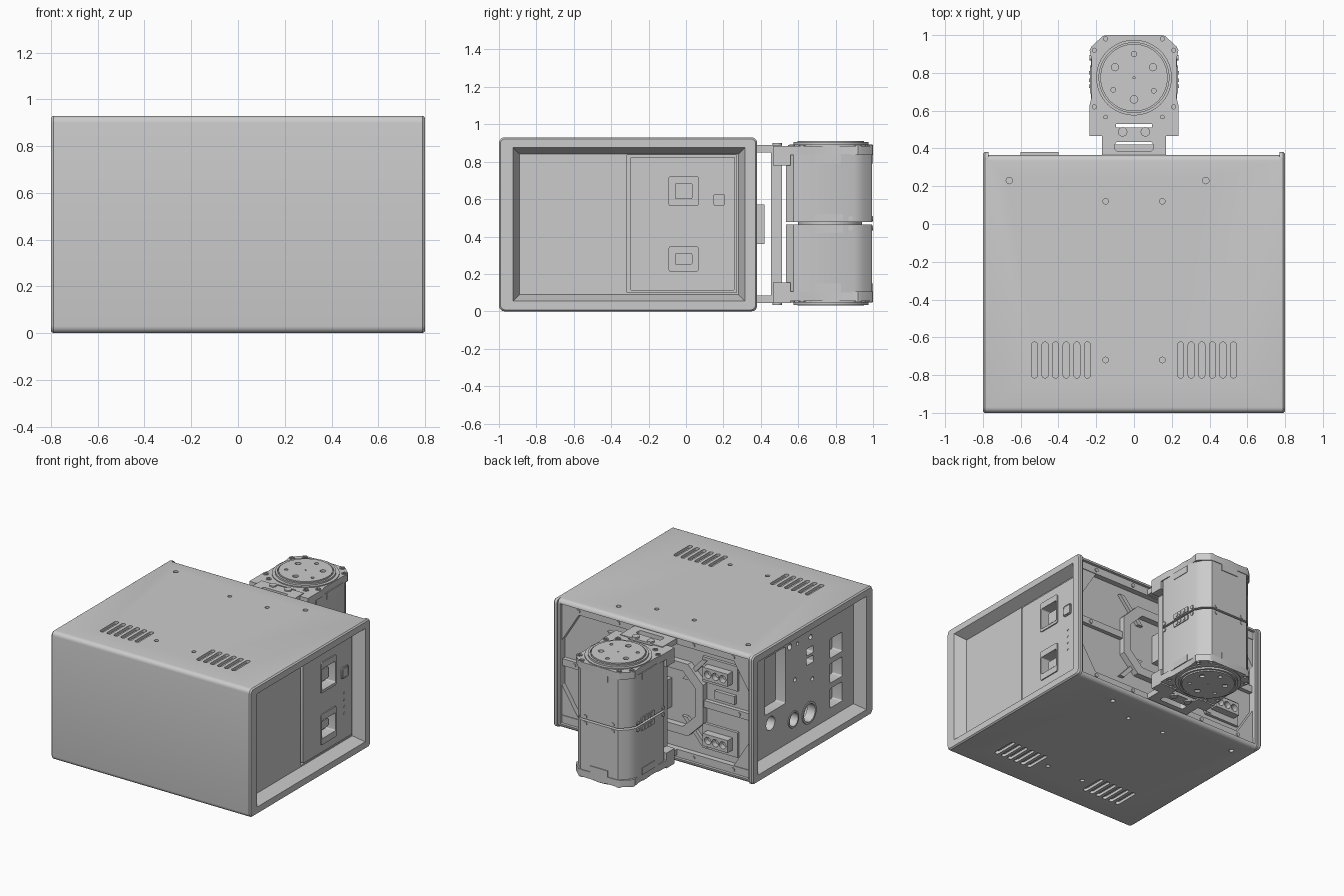
import bpy, bmesh
from math import sin, cos, pi, radians

if "Cube" in bpy.data.objects:
    bpy.data.objects.remove(bpy.data.objects["Cube"])


def prism(name, pts, axis, a, b, pts2=None):
    """Extrude (or loft to pts2) a 2D profile along an axis from a to b."""
    put = {'x': lambda u, v, w: (w, u, v), 'y': lambda u, v, w: (u, w, v),
           'z': lambda u, v, w: (u, v, w)}[axis]
    bm = bmesh.new()
    lo = [bm.verts.new(put(u, v, a)) for u, v in pts]
    hi = [bm.verts.new(put(u, v, b)) for u, v in (pts2 or pts)]
    n = len(pts)
    bm.faces.new(lo)
    bm.faces.new(hi)
    for i in range(n):
        bm.faces.new((lo[i], lo[(i + 1) % n], hi[(i + 1) % n], hi[i]))
    bmesh.ops.recalc_face_normals(bm, faces=bm.faces)
    me = bpy.data.meshes.new(name)
    bm.to_mesh(me)
    bm.free()
    ob = bpy.data.objects.new(name, me)
    bpy.context.collection.objects.link(ob)
    return ob


def rect(u0, u1, v0, v1, r=0.0, seg=5):
    if r == 0:
        return [(u0, v0), (u1, v0), (u1, v1), (u0, v1)]
    out = []
    for i, (cu, cv) in enumerate([(u1 - r, v1 - r), (u0 + r, v1 - r), (u0 + r, v0 + r), (u1 - r, v0 + r)]):
        for k in range(seg + 1):
            t = (i + k / seg) * pi / 2
            out.append((cu + r * cos(t), cv + r * sin(t)))
    return out


def disc(u, v, r, n=24, turn=0.0):
    return [(u + r * cos(turn + 2 * pi * k / n), v + r * sin(turn + 2 * pi * k / n)) for k in range(n)]


def box(name, x0, x1, y0, y1, z0, z1):
    return prism(name, rect(x0, x1, y0, y1), 'z', z0, z1)


def cut(target, cutters):
    """Subtract a set of separate cutters from the target."""
    bpy.ops.object.select_all(action='DESELECT')
    for c in cutters:
        c.hide_render = True
        c.select_set(True)
    bpy.context.view_layer.objects.active = cutters[0]
    if len(cutters) > 1:
        bpy.ops.object.join()
    mod = target.modifiers.new('cut', 'BOOLEAN')
    mod.operation, mod.solver, mod.object = 'DIFFERENCE', 'EXACT', cutters[0]
    bpy.context.view_layer.objects.active = target
    bpy.ops.object.modifier_apply(modifier=mod.name)
    bpy.data.objects.remove(cutters[0])


def side_recess(s):
    # tapered opening, 0.72 is the recessed panel
    return prism('cutter', rect(-.89, .28, .09, .84), 'x', s * .72, s * .84,
                 rect(-.943, .333, .037, .893))


# housing
housing = prism('housing', rect(-1, .365, 0, .93, .03), 'x', -.771, .771)
cut(housing, [side_recess(1), side_recess(-1)])
cut(housing, [box('cutter', -.755, .755, .305, .45, .03, .90)])

# end rims of the housing
for s in (-1, 1):
    rim = prism('side_rim', rect(-1, .38, 0, .93, .03), 'x', s * .77, s * .79)
    lip = prism('side_rim_edge', rect(-1, .38, 0, .93, .03), 'x', s * .79, s * .8,
                rect(-.992, .372, .008, .922, .026))
    cut(rim, [side_recess(s)])
    cut(lip, [side_recess(s)])

# vents and screw holes on the top and bottom
pockets = []
for za, zb in ((.91, .95), (-.02, .02)):
    for s in (-1, 1):
        for k in range(6):
            x = s * (.247 + k * .056)
            pockets.append(prism('cutter', rect(x - .016, x + .016, -.815, -.625, .015), 'z', za, zb))
        for y in (.12, -.72):
            pockets.append(prism('cutter', disc(s * .15, y, .015, 16), 'z', za, zb))
    for x in (-.66, .38):
        pockets.append(prism('cutter', disc(x, .23, .017, 16), 'z', za, zb))
cut(housing, pockets)

# ports in the left panel
holes = [rect(-.11, .126, .39, .80, .01)]
holes += [rect(-.76, -.62, z - .07, z + .07, .01) for z in (.23, .41, .59)]
holes += [rect(-.43, -.35, .57, .62, .01), rect(-.43, -.35, .64, .69, .01)]
holes += [disc(y, z, r) for y, z, r in ((.06, .31, .05), (-.2, .24, .06), (-.38, .22, .08),
          (-.16, .78, .022), (-.4, .76, .018), (-.22, .52, .015), (-.42, .45, .015), (-.25, .77, .012))]
cut(housing, [prism('cutter', h, 'x', -.75, -.64) for h in holes])
for y, z, r in ((-.2, .24, .06), (-.38, .22, .08)):
    ring = prism('port_ring', disc(y, z, r), 'x', -.726, -.66)
    cut(ring, [prism('cutter', disc(y, z, r * .8), 'x', -.75, -.6)])

# control panel on the right
cut(housing, [prism('cutter', rect(-.315, .27, .1, .835), 'x', .64, .75)])
panel = prism('control_panel', rect(-.298, .262, .112, .826, .008), 'x', .63, .73)
sockets = ((.545, .765, .565, .72), (.17, .39, .215, .345))
cut(panel, [prism('cutter', rect(-.09, .065, c, d, .008), 'x', .66, .75) for a, b, c, d in sockets])
for a, b, c, d in sockets:
    bezel = prism('socket_bezel', rect(-.1, .075, a, b, .012), 'x', .728, .738)
    cut(bezel, [prism('cutter', rect(-.09, .065, c, d, .008), 'x', .7, .76)])
    prism('socket_core', rect(-.06, .035, c + .035, d - .035, .01), 'x', .65, .7)
button_rim = prism('button_rim', rect(.137, .217, .555, .637, .015), 'x', .729, .737)
cut(button_rim, [prism('cutter', rect(.143, .211, .561, .631, .012), 'x', .7, .76)])
prism('button', rect(.147, .207, .565, .627, .01), 'x', .728, .739)
for k in range(4):
    prism('indicator', disc(.175, .295 + .05 * k, .009, 12), 'x', .728, .734)

# back: flanges, corner gussets, centre ribs and octagonal ring
for z0, z1 in ((.03, .085), (.845, .90)):
    box('back_flange', -.755, .755, .30, .345, z0, z1)
    for x in (-.62, -.3, .3, .62):
        prism('flange_screw', disc(x, (z0 + z1) / 2, .014, 12), 'y', .34, .352)
for s in (-1, 1):
    box('back_rib', s * .36, s * .755, .30, .335, .44, .49)
    prism('rib_screw', disc(s * .66, .465, .014, 12), 'y', .33, .342)
    for za, zb in ((.085, .3), (.845, .63)):
        prism('corner_gusset', [(s * .755, za), (s * .62, za), (s * .755, zb)], 'y', .30, .34)
    for za, zb in ((.15, .33), (.78, .60)):
        prism('diagonal_rib', [(s * .2, zb), (s * .24, zb), (s * .4, za), (s * .36, za)], 'y', .30, .33)


def octagon(w, h, c):
    return [(w, .465 - h + c), (w, .465 + h - c), (w - c, .465 + h), (c - w, .465 + h),
            (-w, .465 + h - c), (-w, .465 - h + c), (c - w, .465 - h), (w - c, .465 - h)]


ring = prism('octagon_ring', octagon(.38, .26, .12), 'y', .30, .35)
cut(ring, [prism('cutter', octagon(.32, .20, .10), 'y', .28, .4)])
box('center_block', -.1, .1, .30, .42, .36, .57)

# power connectors on the back
for z in (.23, .71):
    box('connector_plate', -.64, -.36, .30, .325, z - .09, z + .09)
    plug = box('connector', -.6, -.4, .30, .38, z - .045, z + .045)
    cut(plug, [prism('cutter', disc(x, z, .026), 'y', .34, .4) for x in (-.56, -.5, -.44)])
box('small_connector', -.62, -.46, .30, .33, .52, .58)

# mounting bracket: two slotted arms and a windowed plate
for z0, z1 in ((.045, .085), (.85, .89)):
    arm = box('bracket_arm', -.17, .17, .32, .46, z0, z1)
    cut(arm, [prism('cutter', rect(-.1, .1, .385, .435, .015), 'z', z0 - .1, z1 + .1)])
plate = box('bracket_plate', -.17, .17, .455, .512, .045, .89)
cut(plate, [prism('cutter', rect(-.11, .11, .15, .785, .02), 'y', .4, .6)])
for z0, z1 in ((.045, .155), (.78, .885)):
    for s in (-1, 1):
        box('bracket_ear', s * .16, s * .235, .465, .512, z0, z1)
        box('bracket_link', s * .095, s * .235, .505, .56, z0, z1)
for s in (-1, 1):
    for z0, z1 in ((.885, .9), (.035, .05)):
        prism('bracket_screw', disc(s * .06, .488, .025, 16), 'z', z0, z1)

# rotary column: two mirrored halves around z = 0.47
half = [(.2, .535), (.228, .575), (.228, .9), (.2, .95), (.15, .995)]
body = half + [(-x, y) for x, y in reversed(half)]
cap_half = [(.235, .53), (.235, .63), (.225, .67), (.225, .87), (.235, .92), (.225, .94), (.165, .995), (.14, 1.0)]
cap = cap_half + [(-x, y) for x, y in reversed(cap_half)]
for d in (-1, 1):
    def h(t):
        return .47 + d * t
    prism('column_body', body, 'z', h(.007), h(.37))
    end = prism('column_end_plate', cap, 'z', h(.365), h(.415))
    spots = [(.15, .98), (.21, .92), (.21, .62), (.15, .565)]
    cut(end, [prism('cutter', disc(s * x, y, .011, 12), 'z', h(.395), h(.45))
              for x, y in spots for s in (-1, 1)])
    for s in (-1, 1):
        for x, y in spots:
            washer = prism('cap_screw', disc(s * x, y, .019, 16), 'z', h(.41), h(.42))
            cut(washer, [prism('cutter', disc(s * x, y, .011, 12), 'z', h(.39), h(.45))])
    # output disc with a raised rim
    prism('disc_base', disc(0, .775, .222, 64), 'z', h(.41), h(.422))
    rim = prism('disc_rim', disc(0, .775, .2, 64), 'z', h(.42), h(.435))
    cut(rim, [prism('cutter', disc(0, .775, .185, 64), 'z', h(.4), h(.46))])
    face = prism('output_disc', disc(0, .775, .178, 64), 'z', h(.415), h(.44))
    bolts = [(0, .9, .014), (-.1, .83, .019), (.1, .83, .019), (-.11, .71, .012),
             (.105, .705, .012), (0, .66, .02), (0, .775, .006)]
    cut(face, [prism('cutter', disc(x, y, r, 16), 'z', h(.425), h(.46)) for x, y, r in bolts])
    for s in (-1, 1):
        # side connectors, screws and latch tabs
        prism('side_socket', rect(.69, .84, min(h(.012), h(.05)), max(h(.012), h(.05)), .008),
              'x', s * .2, s * .234)
        for y in (.73, .76, .8):
            prism('socket_pin', rect(y - .009, y + .009, h(.031) - .01, h(.031) + .01), 'x', s * .23, s * .238)
        for y in (.59, .88):
            prism('seam_screw', disc(y, h(.025), .014, 14), 'x', s * .2, s * .235)
        box('latch_tab', s * .2, s * .232, .69, .83, h(.32), h(.37))
        prism('rear_screw', disc(s * .11, h(.025), .014, 14), 'y', .96, 1.0)
    box('rear_tab', -.07, .07, .96, 1.0, h(.32), h(.37))
prism('column_core', disc(0, .77, .17, 32), 'z', .44, .50)

# smooth the round parts, keep hard edges
bpy.ops.object.select_all(action='SELECT')
bpy.context.view_layer.objects.active = housing
bpy.ops.object.shade_smooth_by_angle(angle=radians(30))
